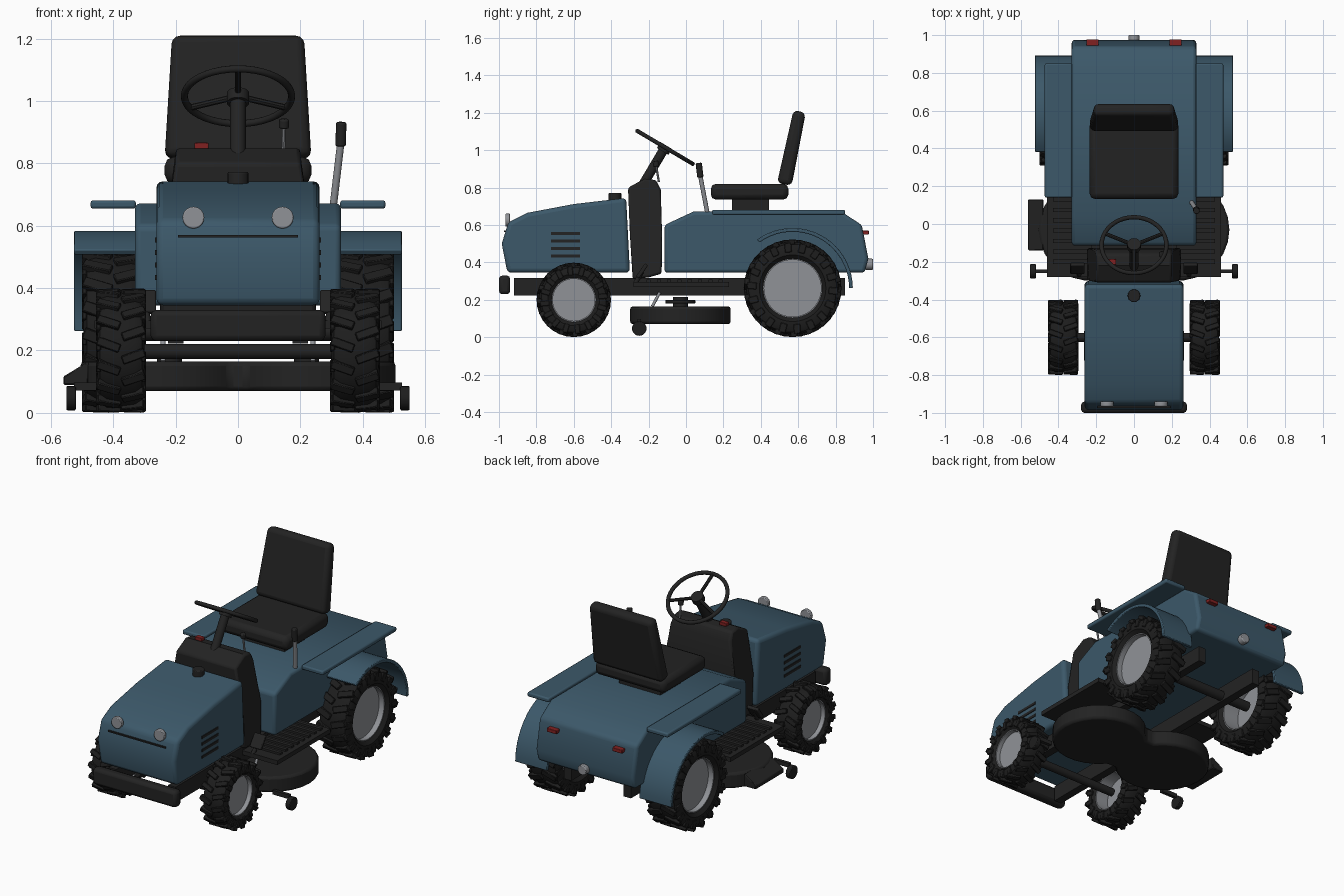
import bpy, bmesh, math
from mathutils import Vector, Matrix

if "Cube" in bpy.data.objects:
    bpy.data.objects.remove(bpy.data.objects["Cube"])


def mat(name, rgb):
    m = bpy.data.materials.new(name)
    m.diffuse_color = (*rgb, 1)
    m.use_nodes = True
    m.node_tree.nodes["Principled BSDF"].inputs["Base Color"].default_value = m.diffuse_color
    return m


BLUE = mat("body blue", (0.045, 0.098, 0.142))
BLACK = mat("trim black", (0.0165, 0.0165, 0.0165))
RUBBER = mat("tyre rubber", (0.0125, 0.0125, 0.0125))
GREY = mat("metal grey", (0.28, 0.29, 0.31))
RED = mat("signal red", (0.22, 0.015, 0.015))


def finish(bm, name, material, bevel=0, seg=2, angle=35):
    """Turn a bmesh into an object with an optional bevel and smooth shading."""
    bmesh.ops.recalc_face_normals(bm, faces=bm.faces)
    me = bpy.data.meshes.new(name)
    bm.to_mesh(me)
    bm.free()
    me.materials.append(material)
    ob = bpy.data.objects.new(name, me)
    bpy.context.collection.objects.link(ob)
    if bevel:
        b = ob.modifiers.new("bevel", 'BEVEL')
        b.width, b.segments, b.limit_method = bevel, seg, 'ANGLE'
        b.angle_limit = math.radians(40)
    bpy.ops.object.select_all(action='DESELECT')
    ob.select_set(True)
    bpy.context.view_layer.objects.active = ob
    bpy.ops.object.shade_smooth_by_angle(angle=math.radians(angle))
    return ob


def add_box(bm, c, size, rot=Matrix()):
    m = Matrix.Translation(c) @ rot.to_4x4() @ Matrix.Diagonal((*size, 1))
    return bmesh.ops.create_cube(bm, size=1, matrix=m)['verts']


def box(name, c, size, material, bevel=0, tilt=0):
    bm = bmesh.new()
    add_box(bm, c, size, Matrix.Rotation(math.radians(tilt), 4, 'X'))
    return finish(bm, name, material, bevel)


def prism(name, pts, x0, x1, material, bevel=0, seg=2, shape=None):
    """Extrude a (y, z) outline from x0 to x1; shape may then move each vertex."""
    bm = bmesh.new()
    f = bm.faces.new([bm.verts.new((x0, y, z)) for y, z in pts])
    r = bmesh.ops.extrude_face_region(bm, geom=[f])
    for v in r['geom']:
        if isinstance(v, bmesh.types.BMVert):
            v.co.x = x1
    if shape:
        for v in bm.verts:
            shape(v.co)
    return finish(bm, name, material, bevel, seg)


def add_rod(bm, a, b, r, r2=None, n=16):
    a, b = Vector(a), Vector(b)
    m = Matrix.Translation((a + b) / 2) @ (b - a).to_track_quat('Z', 'Y').to_matrix().to_4x4()
    bmesh.ops.create_cone(bm, cap_ends=True, segments=n, radius1=r,
                          radius2=r if r2 is None else r2, depth=(b - a).length, matrix=m)


def rod(name, a, b, r, material, bevel=0, n=16, r2=None):
    bm = bmesh.new()
    add_rod(bm, a, b, r, r2, n)
    return finish(bm, name, material, bevel)


def lathe(bm, pts, centre, n=40):
    """Revolve closed (x, radius) outline around the x axis."""
    rings = []
    for i in range(n):
        a = 2 * math.pi * i / n
        rings.append([bm.verts.new(Vector(centre) + Vector((x, r * math.cos(a), r * math.sin(a))))
                      for x, r in pts])
    for i in range(n):
        p, q = rings[i], rings[(i + 1) % n]
        for j in range(len(pts)):
            k = (j + 1) % len(pts)
            bm.faces.new((p[j], q[j], q[k], p[k]))


def wheel(name, x, y, r, half, rim, lugs):
    c, s = Vector((x, y, r)), (1 if x > 0 else -1)
    t = r - 0.014
    # rounded tyre carcass
    bm = bmesh.new()
    h = half - 0.004
    side = [(h * 0.8, rim), (h, rim + 0.02), (h, t - 0.035), (h * 0.88, t - 0.012), (h * 0.6, t)]
    lathe(bm, side + [(-a, b) for a, b in reversed(side)], c)
    finish(bm, name + "_tyre", RUBBER)
    # angled tread lugs, staggered left and right
    bm = bmesh.new()
    for i in range(lugs):
        for d in (-1, 1):
            a = 2 * math.pi * (i + 0.25 * d) / lugs
            turn = Matrix.Rotation(a, 4, 'X')
            pos = c + turn @ Vector((d * half * 0.5, 0, t - 0.002))
            add_box(bm, pos, (half * 0.95, r * 0.14, 0.028), turn @ Matrix.Rotation(0.35 * d, 4, 'Z'))
            pos = c + turn @ Vector((d * (half - 0.008), -r * 0.02, t - 0.03))
            add_box(bm, pos, (0.016, r * 0.14, 0.05), turn)
    finish(bm, name + "_tread", RUBBER, 0.003, 1)
    # dished rim with a hub
    bm = bmesh.new()
    lathe(bm, [(-h * 0.8, rim + 0.004), (h * 0.8, rim + 0.004), (h * 0.8, rim - 0.006),
               (-h * 0.8, rim - 0.006)], c)
    add_rod(bm, c + Vector((s * h * 0.3, 0, 0)), c + Vector((s * h * 0.45, 0, 0)), rim, n=40)
    finish(bm, name + "_rim", GREY)


# bonnet
prism("bonnet", [(-0.955, 0.345), (-0.30, 0.345), (-0.32, 0.745), (-0.60, 0.712), (-0.85, 0.665),
                 (-0.95, 0.615), (-0.985, 0.50)], -0.262, 0.262, BLUE, 0.022, 3)
box("nose_groove", (0, -0.968, 0.567), (0.385, 0.012, 0.008), BLACK)
rod("fuel_cap", (0, -0.38, 0.73), (0, -0.38, 0.772), 0.034, BLACK, 0.005)

# dashboard tower, narrower at the top
def taper(co):
    if co.z > 0.7:
        co.x *= 0.8
prism("dashboard", [(-0.285, 0.31), (-0.30, 0.55), (-0.31, 0.80), (-0.22, 0.848), (-0.16, 0.84),
                    (-0.135, 0.79), (-0.128, 0.55), (-0.13, 0.34), (-0.20, 0.32)],
      -0.25, 0.25, BLACK, 0.012, 2, taper)
box("ignition_button", (-0.117, -0.20, 0.856), (0.045, 0.03, 0.02), RED, 0.003)

# rear body
prism("rear_body", [(-0.115, 0.345), (0.955, 0.345), (0.975, 0.42), (0.94, 0.60), (0.83, 0.672),
                    (0.04, 0.672), (-0.115, 0.60)], -0.33, 0.33, BLUE, 0.018, 3)
rod("hitch_ball", (0, 0.96, 0.39), (0, 1.0, 0.39), 0.03, GREY, 0.005)

# chassis
box("front_bumper", (0, -0.97, 0.28), (0.56, 0.06, 0.10), BLACK, 0.018)
rod("front_axle", (-0.34, -0.60, 0.197), (0.34, -0.60, 0.197), 0.024, BLACK)
rod("rear_axle", (-0.37, 0.57, 0.26), (0.37, 0.57, 0.26), 0.03, BLACK)

for s, side in ((-1, "left"), (1, "right")):
    box(side + "_frame_rail", (s * 0.2, -0.035, 0.27), (0.05, 1.77, 0.095), BLACK)
    wheel(side + "_front_wheel", s * 0.375, -0.60, 0.20, 0.08, 0.118, 16)
    wheel(side + "_rear_wheel", s * 0.40, 0.57, 0.262, 0.10, 0.158, 18)
    rod(side + "_headlight", (s * 0.143, -0.94, 0.626), (s * 0.143, -0.965, 0.626), 0.035, GREY, 0.004, 24)
    box(side + "_tail_light", (s * 0.22, 0.96, 0.56), (0.065, 0.035, 0.022), RED, 0.003)
    # side vents
    for i in range(4):
        box(f"{side}_vent_{i}", (s * 0.262, -0.645, 0.434 + i * 0.04), (0.008, 0.155, 0.016), BLACK)
    # ribbed footplate with pedal
    bm = bmesh.new()
    add_box(bm, (s * 0.33, -0.025, 0.283), (0.26, 0.51, 0.026))
    for i in range(8):
        add_box(bm, (s * 0.33, -0.20 + i * 0.055, 0.30), (0.20, 0.022, 0.016))
    finish(bm, side + "_footplate", BLACK)
    box(side + "_pedal", (s * 0.30, -0.235, 0.355), (0.075, 0.02, 0.085), BLACK, 0.005, -35)
    rod(side + "_pedal_arm", (s * 0.30, -0.235, 0.35), (s * 0.29, -0.27, 0.29), 0.012, BLACK)
    # curved mudguard over the rear wheel
    arc = [math.radians(i * 126 / 20) for i in range(21)]
    pts = [(0.57 + 0.322 * math.cos(a), 0.262 + 0.322 * math.sin(a)) for a in arc]
    pts += [(0.57 + 0.302 * math.cos(a), 0.262 + 0.302 * math.sin(a)) for a in reversed(arc)]
    prism(side + "_mudguard", pts, s * 0.31, s * 0.525, BLUE, 0.004)
    box(side + "_armrest", (s * 0.40, 0.495, 0.668), (0.145, 0.71, 0.027), BLUE, 0.008)
    # deck gauge wheels
    rod(side + "_gauge_wheel", (s * 0.52, -0.25, 0.047), (s * 0.55, -0.25, 0.047), 0.039, RUBBER, 0.004, 20)
    box(side + "_gauge_arm", (s * 0.47, -0.25, 0.085), (0.11, 0.02, 0.025), BLACK)
    # blade pulleys and lift links
    rod(side + "_pulley", (s * 0.22, -0.03, 0.18), (s * 0.22, -0.03, 0.20), 0.08, BLACK, 0.004, 24)
    rod(side + "_spindle", (s * 0.22, -0.03, 0.16), (s * 0.22, -0.03, 0.215), 0.04, BLACK)
    rod(side + "_lift_link", (s * 0.24, -0.18, 0.165), (s * 0.24, -0.14, 0.24), 0.008, GREY)

# mower deck: two overlapping round lobes as one outline
R, CX, CY, N = 0.27, 0.235, -0.03, 20
cut = math.radians(140)
bm = bmesh.new()
outline = []
for k, s in enumerate((1, -1)):
    for i in range(N + 1):
        a = -cut + 2 * cut * i / N + k * math.pi
        outline.append(bm.verts.new((s * CX + R * math.cos(a), CY + R * math.sin(a), 0.07)))
f = bm.faces.new(outline)
r = bmesh.ops.extrude_face_region(bm, geom=[f])
for v in r['geom']:
    if isinstance(v, bmesh.types.BMVert):
        v.co.z = 0.165
finish(bm, "mower_deck", BLACK, 0.014)

# grass chute on the left
def slope(co):
    if co.x < -0.5:
        co.z = 0.09 + (co.z - 0.09) * 0.35
prism("grass_chute", [(-0.14, 0.09), (0.13, 0.09), (0.13, 0.165), (-0.14, 0.165)],
      -0.48, -0.56, BLACK, 0.004, 1, slope)

# seat
box("seat_base", (0, 0.345, 0.705), (0.28, 0.20, 0.08), BLACK)
box("seat_cushion", (0, 0.34, 0.778), (0.47, 0.415, 0.085), BLACK, 0.028)

def narrow(co):
    if co.z > 1:
        co.x *= 0.9
prism("seat_back", [(0.487, 0.825), (0.565, 0.81), (0.64, 1.20), (0.575, 1.215)],
      -0.235, 0.235, BLACK, 0.026, 3, narrow)

# steering wheel: rim, hub, spokes and column
centre = Vector((0, -0.112, 1.015))
axis = Vector((0, 0.51, 0.86)).normalized()
tilt = Matrix.Rotation(-math.atan2(axis.y, axis.z), 4, 'X')
bpy.ops.mesh.primitive_torus_add(major_radius=0.172, minor_radius=0.0115, major_segments=40,
                                 minor_segments=10, location=centre, rotation=tilt.to_euler())
ring = bpy.context.object
ring.name = "steering_rim"
ring.data.materials.append(BLACK)
bpy.ops.object.shade_smooth()
bm = bmesh.new()
for deg in (25, 155, 270):
    a = math.radians(deg)
    add_rod(bm, centre, centre + tilt @ Vector((0.17 * math.cos(a), 0.17 * math.sin(a), 0)), 0.01, n=8)
add_rod(bm, centre - axis * 0.025, centre + axis * 0.012, 0.036, n=20)
add_rod(bm, centre - axis * 0.25, centre - axis * 0.02, 0.025)
finish(bm, "steering_column", BLACK)

# side lever and throttle
rod("side_lever", (0.305, 0.115, 0.66), (0.33, 0.075, 0.87), 0.012, GREY)
rod("side_lever_grip", (0.329, 0.077, 0.855), (0.331, 0.068, 0.932), 0.017, BLACK, 0.005)
rod("throttle_lever", (0.145, -0.145, 0.83), (0.147, -0.16, 0.92), 0.006, GREY, 0, 8)
rod("throttle_knob", (0.147, -0.158, 0.912), (0.148, -0.164, 0.942), 0.016, BLACK, 0.005)
